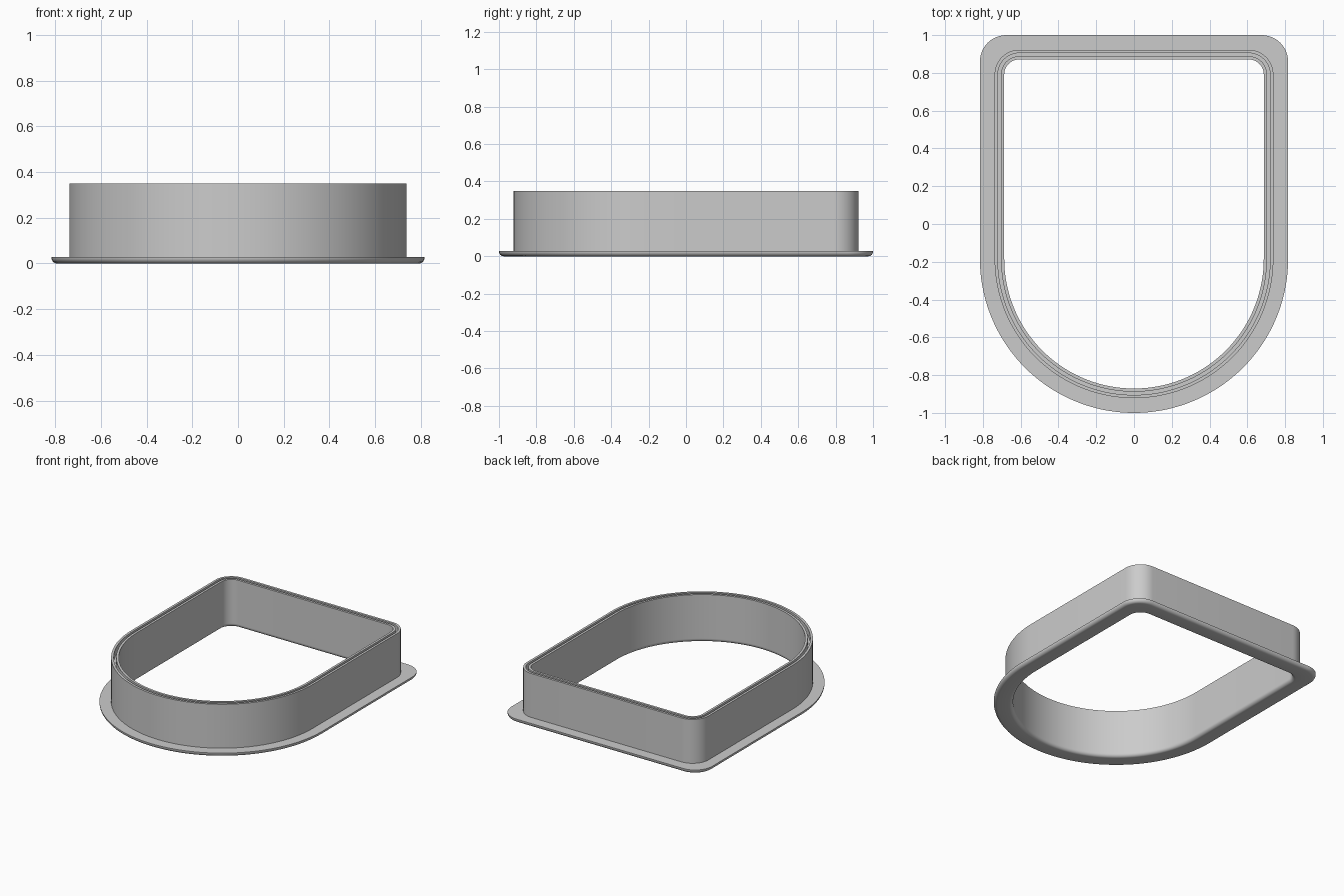
import bpy
import bmesh
from math import sin, cos, pi, radians

if "Cube" in bpy.data.objects:
    bpy.data.objects.remove(bpy.data.objects["Cube"], do_unlink=True)

HALF_WIDTH, BACK, ARC_Y = 0.816, 1.0, -0.184
FLANGE_TOP, HEIGHT, FILLET = 0.028, 0.35, 0.025
# insets of the wall faces and groove sides from the flange rim
WALL_OUT, GROOVE_OUT, GROOVE_IN, WALL_IN = 0.078, 0.095, 0.112, 0.129
GROOVE_DEPTH = 0.05

grey = bpy.data.materials.new("light grey plastic")
grey.use_nodes = True
colour = (0.6, 0.6, 0.6, 1)
grey.diffuse_color = colour
grey.node_tree.nodes["Principled BSDF"].inputs["Base Color"].default_value = colour


def arc(cx, cy, radius, start, end, steps):
    angles = [start + (end - start) * i / steps for i in range(steps + 1)]
    return [(cx + radius * cos(a), cy + radius * sin(a)) for a in angles]


def outline(inset):
    """Shield outline: round front, straight sides, rounded back corners."""
    w, b = HALF_WIDTH - inset, BACK - inset
    r = 0.14 - inset if inset < WALL_OUT else 0.13 - (inset - WALL_OUT)
    return (arc(w - r, b - r, r, 0, pi / 2, 12)
            + arc(r - w, b - r, r, pi / 2, pi, 12)
            + arc(0, ARC_Y, w, pi, 2 * pi, 72))


def sweep(name, section):
    """Carry an (inset, height) section round the outline."""
    bm = bmesh.new()
    rings = [[bm.verts.new((x, y, z)) for x, y in outline(inset)]
             for inset, z in section]
    for low, high in zip(rings, rings[1:]):
        for i in range(len(low)):
            j = (i + 1) % len(low)
            bm.faces.new((low[i], low[j], high[j], high[i]))
    mesh = bpy.data.meshes.new(name)
    bm.to_mesh(mesh)
    bm.free()
    mesh.materials.append(grey)
    obj = bpy.data.objects.new(name, mesh)
    bpy.context.collection.objects.link(obj)
    bpy.ops.object.select_all(action="DESELECT")
    obj.select_set(True)
    bpy.context.view_layer.objects.active = obj
    bpy.ops.object.shade_smooth_by_angle(angle=radians(30))
    return obj


# Flange: flat top, both lower edges rounded
outer_round = arc(FILLET, FILLET, FILLET, pi, 1.5 * pi, 6)
inner_round = arc(WALL_IN - FILLET, FILLET, FILLET, 1.5 * pi, 2 * pi, 6)
sweep("base_flange", [(WALL_IN, FLANGE_TOP)] + inner_round[::-1]
      + outer_round[::-1] + [(0, FLANGE_TOP), (WALL_OUT, FLANGE_TOP)])

# Upright wall with a narrow groove along its rim
groove_floor = HEIGHT - GROOVE_DEPTH
sweep("wall", [(WALL_OUT, FLANGE_TOP), (WALL_OUT, HEIGHT),
               (GROOVE_OUT, HEIGHT), (GROOVE_OUT, groove_floor),
               (GROOVE_IN, groove_floor), (GROOVE_IN, HEIGHT),
               (WALL_IN, HEIGHT), (WALL_IN, FLANGE_TOP)])
